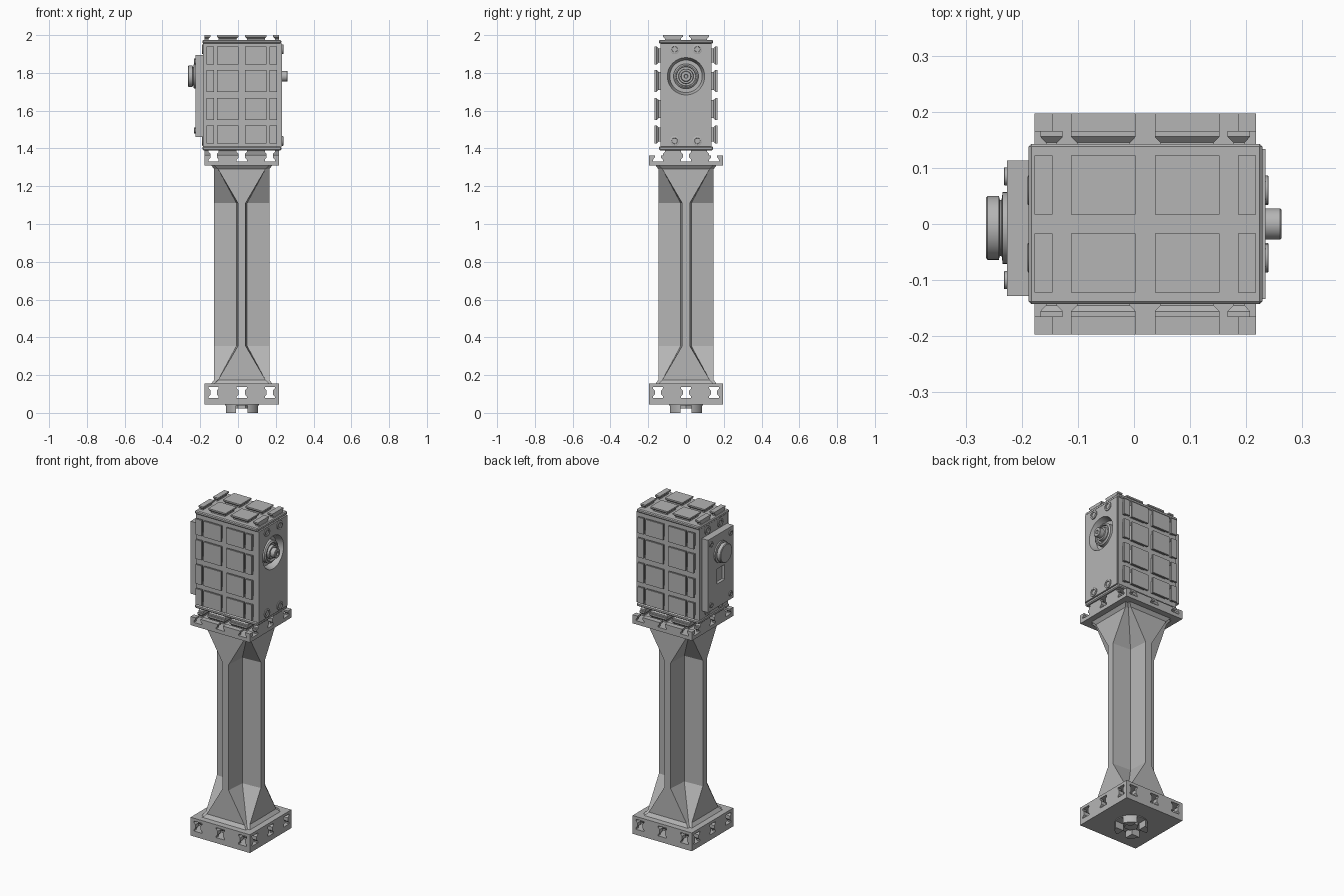
import bpy, bmesh, math
from mathutils import Matrix, Vector

if "Cube" in bpy.data.objects:
    bpy.data.objects.remove(bpy.data.objects["Cube"])

CX = 0.02      # centre line of the column
BOX_Z = 1.683  # middle height of the head

grey = bpy.data.materials.new("plain grey")
grey.use_nodes = True
COLOUR = (0.46, 0.46, 0.46, 1)
grey.diffuse_color = COLOUR
grey.node_tree.nodes["Principled BSDF"].inputs["Base Color"].default_value = COLOUR


def place(x, y, z, axis="Z", deg=0):
    return Matrix.Translation((x, y, z)) @ Matrix.Rotation(math.radians(deg), 4, axis)


def finish(name, bm, matrix=None, bevel=0):
    bmesh.ops.recalc_face_normals(bm, faces=bm.faces)
    mesh = bpy.data.meshes.new(name)
    bm.to_mesh(mesh)
    bm.free()
    if matrix:
        mesh.transform(matrix)
    ob = bpy.data.objects.new(name, mesh)
    bpy.context.collection.objects.link(ob)
    mesh.materials.append(grey)
    if bevel:
        mod = ob.modifiers.new("bevel", "BEVEL")
        mod.width, mod.segments = bevel, 1
    return ob


def loft(bm, rings):
    """Skin closed rings of points and cap both ends."""
    loops = [[bm.verts.new(p) for p in ring] for ring in rings]
    n = len(loops[0])
    for a, b in zip(loops, loops[1:]):
        for i in range(n):
            bm.faces.new((a[i], a[(i + 1) % n], b[(i + 1) % n], b[i]))
    bm.faces.new(loops[0])
    bm.faces.new(loops[-1])


def rect(u0, u1, v0, v1, h):
    return [(u0, v0, h), (u1, v0, h), (u1, v1, h), (u0, v1, h)]


def box(name, x, y, z, bevel=0):
    bm = bmesh.new()
    loft(bm, [rect(*x, *y, h) for h in z])
    return finish(name, bm, bevel=bevel)


def lathe(name, profile, matrix, seg=40):
    """Spin (radius, height) pairs about local z."""
    bm = bmesh.new()
    loft(bm, [[(r * math.cos(math.tau * i / seg), r * math.sin(math.tau * i / seg), h)
               for i in range(seg)] for r, h in profile])
    ob = finish(name, bm, matrix)
    bpy.context.view_layer.objects.active = ob
    bpy.ops.object.select_all(action="DESELECT")
    ob.select_set(True)
    bpy.ops.object.shade_smooth_by_angle()
    return ob


def cut(targets, cutter):
    """Subtract the cutter for good, then drop it."""
    cutter.hide_render = True
    for ob in targets:
        mod = ob.modifiers.new("cut", "BOOLEAN")
        mod.operation, mod.object, mod.solver = "DIFFERENCE", cutter, "EXACT"
        bpy.context.view_layer.objects.active = ob
        bpy.ops.object.modifier_apply(modifier=mod.name)
    bpy.data.objects.remove(cutter)


EDGE = 0.197
INNER, OUTER, SHORT = (0.017, 0.132), (0.165, EDGE), (0.017, 0.122)
TALL, NARROW = (0.162, 0.257), (0.147, 0.187)


def both(*spans):
    return [s for a, b in spans for s in ((a, b), (-b, -a))]


def pad_grid(name, us, vs, height, matrix, flare=0.01):
    """Dovetail pads: narrow at the foot, widening to a flat slab."""
    bm = bmesh.new()

    def inset(span, d):
        return [c if abs(c) == EDGE else c + s * d for c, s in zip(span, (1, -1))]
    for u in us:
        for v in vs:
            foot = inset(u, flare) + inset(v, flare)
            full = [*u, *v]
            loft(bm, [rect(*foot, 0), rect(*foot, height * 0.3),
                      rect(*full, height * 0.65), rect(*full, height)])
    return finish(name, bm, matrix)


# Ribbed column: a cross section whose arms flare into both plates
def cross(reach, tip, root, z):
    pts = []
    for q in range(4):
        rot = Matrix.Rotation(q * math.pi / 2, 3, "Z")
        pts += [rot @ Vector(p) for p in ((reach, -tip, z), (reach, tip, z), (root, root, z))]
    return pts


bm = bmesh.new()
loft(bm, [cross(0.165, 0.15, 0.15, 0.15), cross(0.146, 0.125, 0.125, 0.175),
          cross(0.146, 0.02, 0.028, 0.355), cross(0.146, 0.02, 0.028, 1.11),
          cross(0.146, 0.125, 0.125, 1.29), cross(0.165, 0.15, 0.15, 1.315)])
finish("column", bm, place(CX, 0, 0))

# Base and upper plates with dovetail channels between their pads
span_x, span_y = (CX - EDGE, CX + EDGE), (-EDGE, EDGE)
box("base_bottom_plate", span_x, span_y, (0.045, 0.078))
box("base_top_plate", span_x, span_y, (0.138, 0.155))
box("upper_plate", span_x, span_y, (1.31, 1.332))
full = both(INNER, OUTER)
pad_grid("base_lower_pads", full, full, 0.03, place(CX, 0, 0.078))
pad_grid("base_upper_pads", full, full, 0.03, place(CX, 0, 0.138, "X", 180))
pad_grid("upper_plate_pads", full, full, 0.03, place(CX, 0, 1.332))

# Slotted foot under the base, with a nut in the middle
foot = lathe("foot", [(0.09, 0), (0.09, 0.046)], place(CX, 0, 0))
for wide, deep in ((0.03, 0.1), (0.1, 0.03)):
    cut([foot], box("foot_slot", (CX - wide, CX + wide), (-deep, deep), (-0.01, 0.04)))
nut = lathe("foot_nut", [(0.04, 0.022), (0.04, 0.046)], place(CX, 0, 0), seg=6)

# Head body with a rim at top and bottom
X0, X1 = -0.188, 0.225
body = box("head_body", (X0 + 0.004, X1), (-0.136, 0.136), (1.395, 1.97))
for label, z in (("top", (1.955, 1.975)), ("bottom", (1.39, 1.41))):
    box("head_%s_rim" % label, (X0, X1 + 0.004), (-0.143, 0.143), z, bevel=0.005)

# Pads on the front, back, top and bottom of the head
cols = both(INNER, NARROW)
rows = both(INNER, TALL)
pad_grid("front_pads", cols, rows, 0.03, place(CX, -0.136, BOX_Z, "X", 90))
pad_grid("back_pads", cols, rows, 0.03, place(CX, 0.136, BOX_Z, "X", -90))
pad_grid("top_pads", full, both(SHORT), 0.025, place(CX, 0, 1.975))
pad_grid("bottom_pads", full, both(SHORT), 0.03, place(CX, 0, 1.39, "X", 180))

# Left side panel with a sunken dial and a small knob
PX = 0.234
panel = box("dial_panel", (X1 - 0.01, PX), (-0.134, 0.134), (1.41, 1.955))
DIAL_Z = 1.782
face = place(PX, 0, DIAL_Z, "Y", 90)
cut([panel, body], lathe("dial_recess", [(0.086, -0.04), (0.102, 0.01)], face, seg=48))
lathe("dial", [(0.066, -0.045), (0.066, -0.012), (0.058, -0.006), (0.052, -0.006),
               (0.05, -0.016), (0.04, -0.016), (0.038, 0), (0.028, 0), (0.028, 0.026),
               (0.025, 0.029), (0.011, 0.029), (0.009, 0.022)], face)

# Right side cover with a round button and a square window
cover = box("side_cover", (-0.226, X0 + 0.01), (-0.128, 0.113), (1.46, 1.895))
cut([cover], box("window_recess", (-0.24, -0.208), (-0.045, 0.03), (1.6, 1.69)))
lathe("button", [(0.064, -0.01), (0.064, 0.008), (0.05, 0.01), (0.05, 0.013), (0.057, 0.015),
                 (0.057, 0.035), (0.053, 0.038)], place(-0.226, -0.007, DIAL_Z, "Y", -90))

# Bolts on both sides of the head and at the cover corners
BOLT = [(1, -0.004), (1, 0.005), (0.9, 0.006), (0.6, 0.006), (0.55, 0.001)]


def bolt(name, radius, matrix):
    lathe(name, [(r * radius, h) for r, h in BOLT], matrix, seg=16)


for y in (-0.06, 0.06):
    for z in (1.44, 1.925):
        bolt("panel_bolt", 0.026, place(PX, y, z, "Y", 90))
        bolt("body_bolt", 0.026, place(X0 + 0.004, y, z, "Y", -90))
for y in (-0.1, 0.085):
    for z in (1.495, 1.86):
        bolt("cover_bolt", 0.016, place(-0.226, y, z, "Y", -90))
